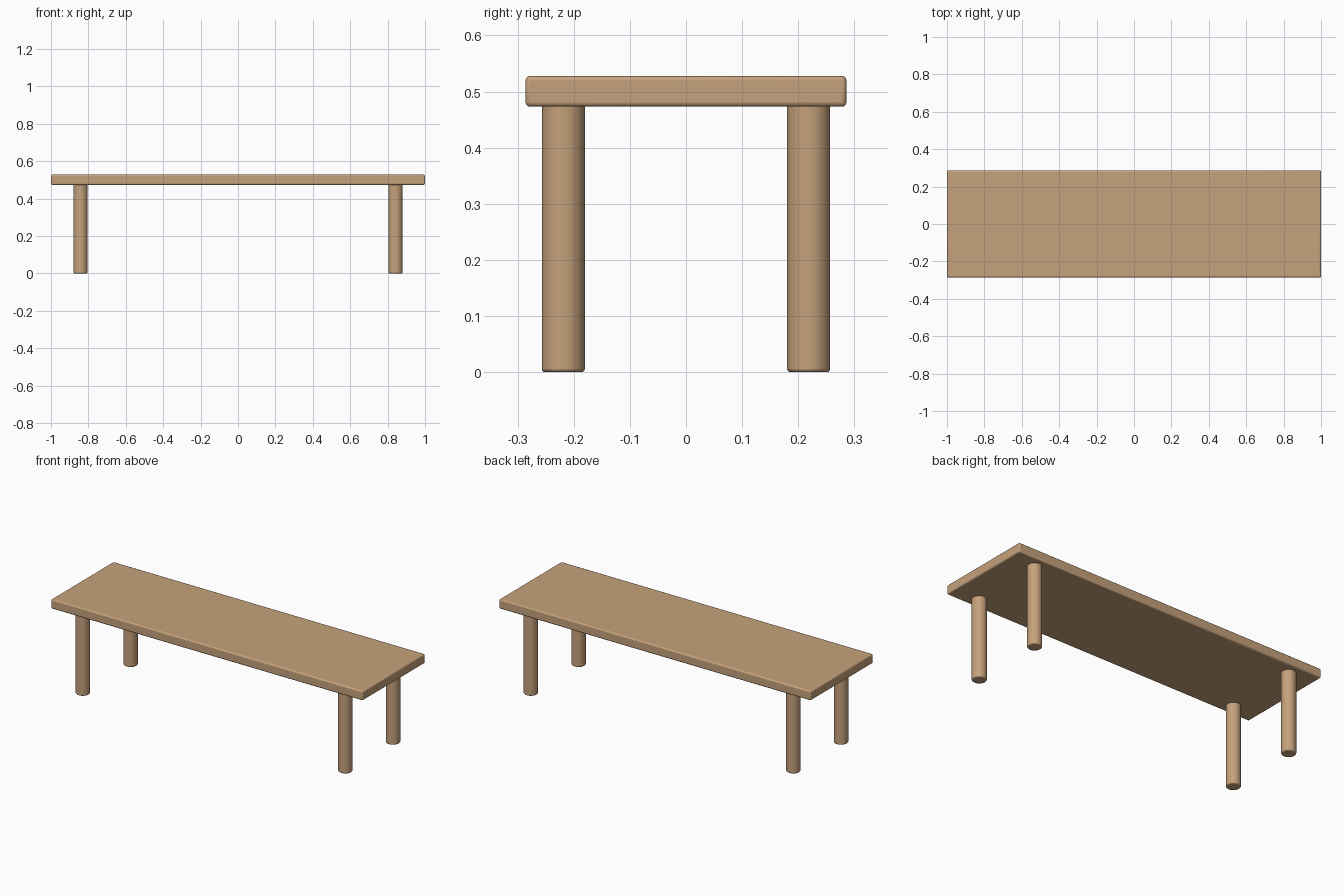
import bpy
import math

if "Cube" in bpy.data.objects:
    bpy.data.objects.remove(bpy.data.objects["Cube"])

wood = bpy.data.materials.new("wood")
wood.diffuse_color = (0.56, 0.36, 0.20, 1.0)
wood.use_nodes = True
wood.node_tree.nodes["Principled BSDF"].inputs["Base Color"].default_value = wood.diffuse_color

TOP_Z, UNDER_Z = 0.528, 0.473
LEG_X, LEG_Y, LEG_R = 0.842, 0.2185, 0.0385


def finish(obj, name, bevel):
    """Name, colour, soften edges and smooth shade a part."""
    obj.name = name
    obj.data.materials.append(wood)
    mod = obj.modifiers.new("soft_edges", 'BEVEL')
    mod.width = bevel
    mod.segments = 3
    mod.limit_method = 'ANGLE'
    mod.angle_limit = math.radians(40)
    bpy.ops.object.shade_smooth_by_angle(angle=math.radians(40))


# Bench top: a long rounded slab
bpy.ops.mesh.primitive_cube_add(size=1, location=(0, 0, (TOP_Z + UNDER_Z) / 2))
top = bpy.context.object
top.scale = (2.0, 0.572, TOP_Z - UNDER_Z)
bpy.ops.object.transform_apply(location=False, rotation=False, scale=True)
finish(top, "bench_top", 0.008)

# Four round legs with softened ends
for side, sx in (("left", -1), ("right", 1)):
    for end, sy in (("front", -1), ("back", 1)):
        bpy.ops.mesh.primitive_cylinder_add(
            vertices=48, radius=LEG_R, depth=UNDER_Z,
            location=(sx * LEG_X, sy * LEG_Y, UNDER_Z / 2))
        leg = bpy.context.object
        # Seat the upper end slightly inside the top
        for v in leg.data.vertices:
            if v.co.z > 0:
                v.co.z += 0.01
        finish(leg, f"{end}_{side}_leg", 0.006)
